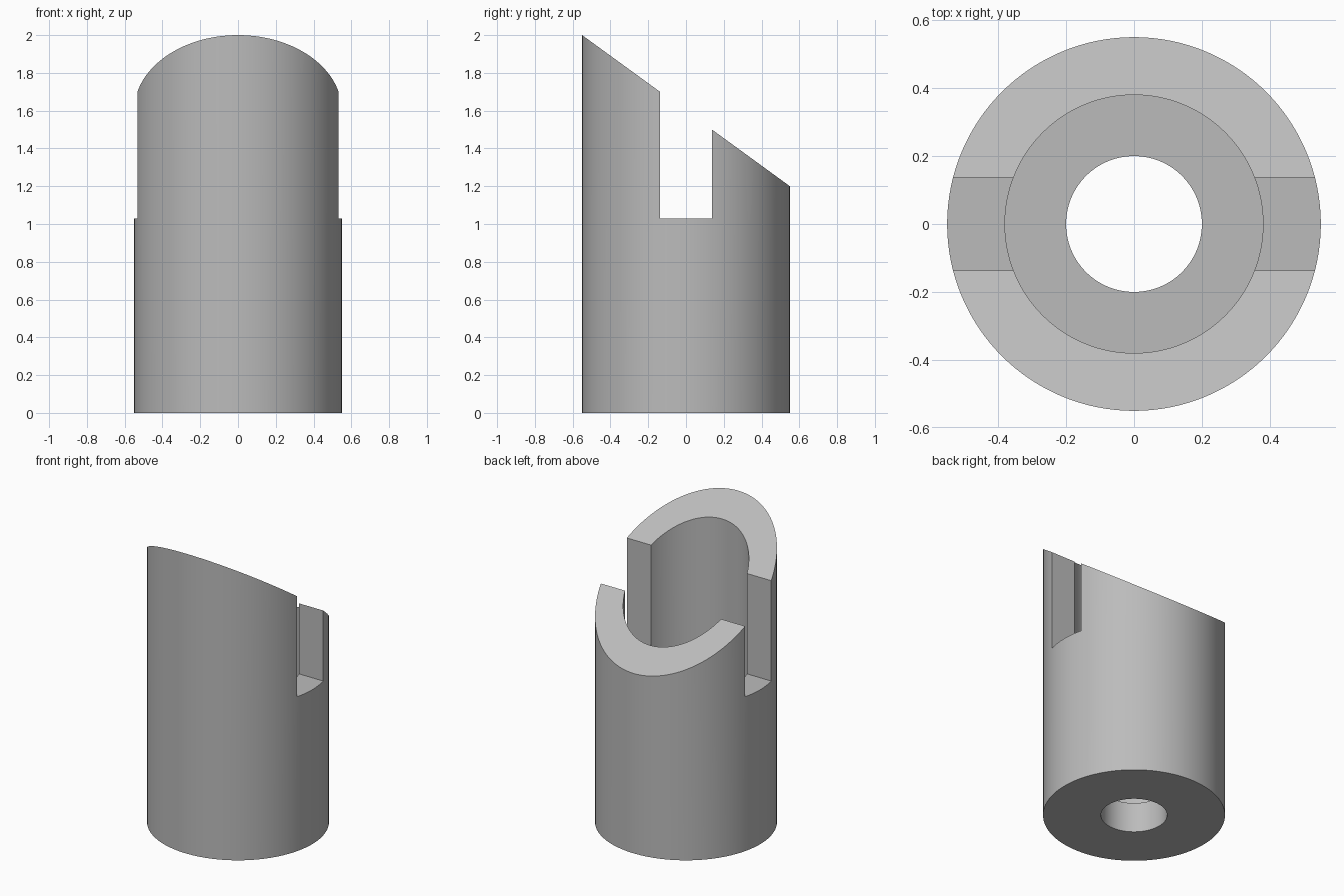
import bpy
import bmesh
import math
from mathutils import Matrix, Vector

cube = bpy.data.objects.get("Cube")
if cube:
    bpy.data.objects.remove(cube, do_unlink=True)

OUTER, BORE, HOLE = 0.55, 0.38, 0.20
HEIGHT, LOW, BORE_FLOOR = 2.0, 1.2, 0.2
SLOT_WIDTH, SLOT_FLOOR = 0.274, 1.03
SEGMENTS = 128

grey = bpy.data.materials.new("plain grey")
grey.use_nodes = True
grey.diffuse_color = (0.5, 0.5, 0.5, 1)
grey.node_tree.nodes["Principled BSDF"].inputs["Base Color"].default_value = (0.5, 0.5, 0.5, 1)


def add_object(name, bm):
    bmesh.ops.recalc_face_normals(bm, faces=bm.faces)
    mesh = bpy.data.meshes.new(name)
    bm.to_mesh(mesh)
    bm.free()
    mesh.materials.append(grey)
    obj = bpy.data.objects.new(name, mesh)
    bpy.context.collection.objects.link(obj)
    return obj


def box(name, size, matrix):
    bm = bmesh.new()
    bmesh.ops.create_cube(bm, size=1, matrix=matrix @ Matrix.Diagonal((*size, 1)))
    obj = add_object(name, bm)
    obj.hide_render = True
    return obj


# Stepped tube: closed profile spun around the z axis
profile = [(HOLE, 0), (OUTER, 0), (OUTER, HEIGHT + 0.1), (BORE, HEIGHT + 0.1),
           (BORE, BORE_FLOOR), (HOLE, BORE_FLOOR)]
bm = bmesh.new()
verts = [bm.verts.new((0, -r, z)) for r, z in profile]
edges = [bm.edges.new((a, b)) for a, b in zip(verts, verts[1:] + verts[:1])]
bmesh.ops.spin(bm, geom=verts + edges, cent=(0, 0, 0), axis=(0, 0, 1),
               angle=math.tau, steps=SEGMENTS, use_merge=True)
bmesh.ops.remove_doubles(bm, verts=bm.verts, dist=1e-5)
body = add_object("slotted_sleeve", bm)

# Slanted top cutter, its underside on the sloping plane
tilt = -math.atan2(HEIGHT - LOW, 2 * OUTER)
slope = Matrix.Translation((0, 0, (HEIGHT + LOW) / 2)) @ Matrix.Rotation(tilt, 4, "X")
top_cutter = box("top_cutter", (4, 4, 2), slope @ Matrix.Translation((0, 0, 1)))

# Cross slot through both walls
slot_cutter = box("slot_cutter", (3, SLOT_WIDTH, 2),
                  Matrix.Translation((0, 0, SLOT_FLOOR + 1)))

for cutter in (top_cutter, slot_cutter):
    cut = body.modifiers.new(cutter.name, "BOOLEAN")
    cut.operation = "DIFFERENCE"
    cut.solver = "EXACT"
    cut.object = cutter

# Bake the cuts and drop the cutters
bpy.ops.object.select_all(action="DESELECT")
body.select_set(True)
bpy.context.view_layer.objects.active = body
for name in [m.name for m in body.modifiers]:
    bpy.ops.object.modifier_apply(modifier=name)
for cutter in (top_cutter, slot_cutter):
    bpy.data.objects.remove(cutter, do_unlink=True)
bpy.ops.object.shade_smooth_by_angle(angle=math.radians(30))
